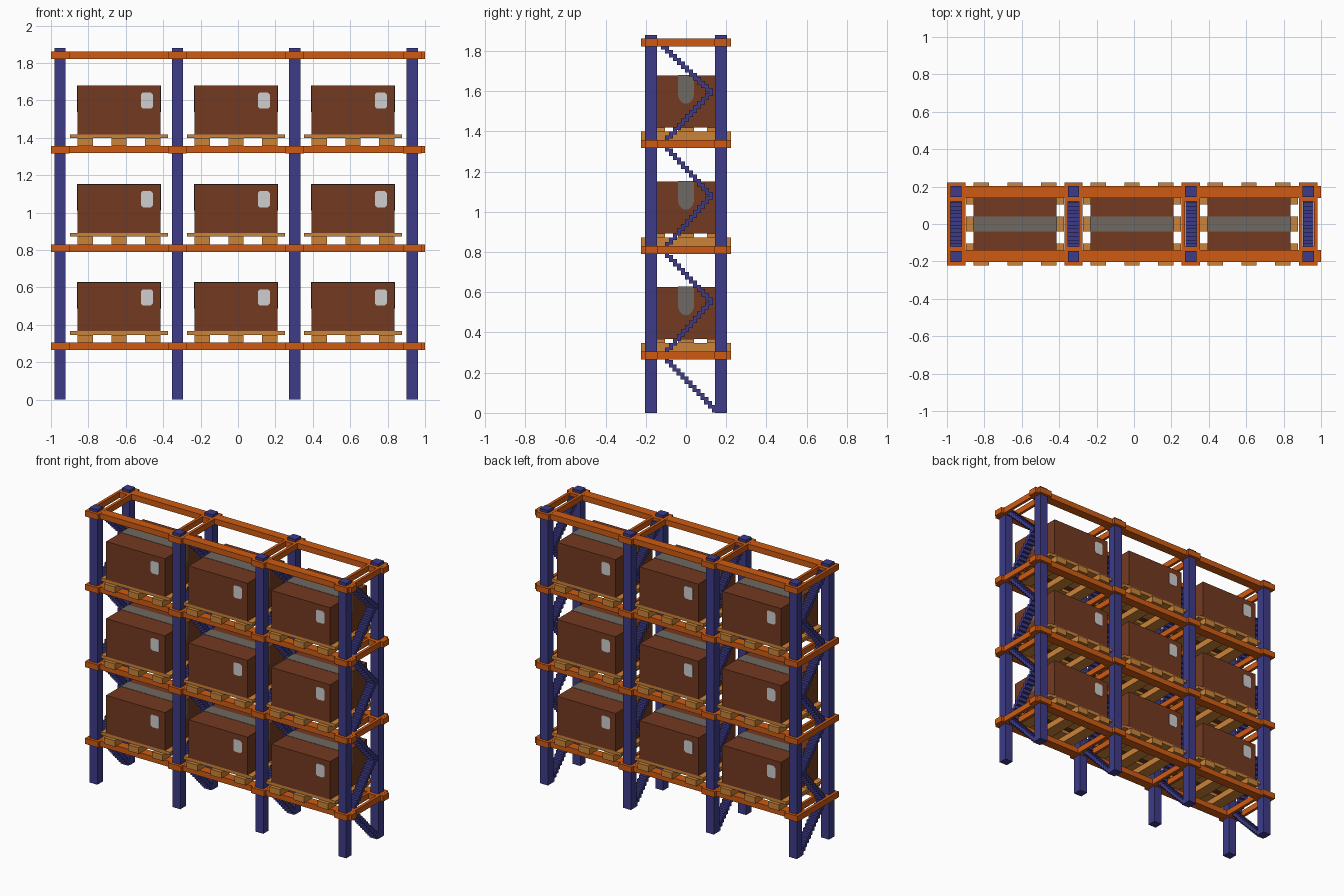
import bpy, bmesh
from mathutils import Vector

if "Cube" in bpy.data.objects:
    bpy.data.objects.remove(bpy.data.objects["Cube"])


def material(name, col):
    m = bpy.data.materials.new(name)
    m.diffuse_color = (*col, 1)
    m.use_nodes = True
    m.node_tree.nodes["Principled BSDF"].inputs["Base Color"].default_value = m.diffuse_color
    return m


BLUE = material("blue steel", (0.047, 0.044, 0.25))
ORANGE = material("orange steel", (0.62, 0.105, 0.006))
BROWN = material("brown cardboard", (0.175, 0.042, 0.015))
WOOD = material("pale wood", (0.60, 0.23, 0.04))
TAPE = material("grey tape", (0.16, 0.14, 0.12))
LABEL = material("white label", (0.62, 0.62, 0.62))


def finish(name, bm, mat):
    bmesh.ops.recalc_face_normals(bm, faces=bm.faces)
    me = bpy.data.meshes.new(name)
    bm.to_mesh(me)
    bm.free()
    me.materials.append(mat)
    ob = bpy.data.objects.new(name, me)
    bpy.context.collection.objects.link(ob)
    return ob


def add_box(bm, x0, x1, y0, y1, z0, z1):
    vs = bmesh.ops.create_cube(bm, size=1)["verts"]
    for v in vs:
        v.co = Vector((x1 if v.co.x > 0 else x0,
                       y1 if v.co.y > 0 else y0,
                       z1 if v.co.z > 0 else z0))


def boxes(name, mat, *specs):
    bm = bmesh.new()
    for s in specs:
        add_box(bm, *s)
    return finish(name, bm, mat)


def add_plate(bm, pts, depth):
    f = bm.faces.new([bm.verts.new(p) for p in pts])
    r = bmesh.ops.extrude_face_region(bm, geom=[f])
    vs = [g for g in r["geom"] if isinstance(g, bmesh.types.BMVert)]
    bmesh.ops.translate(bm, verts=vs, vec=depth)


POSTS = [-0.951, -0.3235, 0.304, 0.9315]
BAYS = [-0.636, -0.011, 0.615]
LEVELS = [0.305, 0.83, 1.357, 1.861]      # top of each beam level
BEAM_H = 0.039
STEP = 0.02

# upright posts
for i, x in enumerate(POSTS):
    for side, s in (("front", -1), ("back", 1)):
        ys = sorted((s * 0.145, s * 0.204))
        boxes(f"{side}_post_{i + 1}", BLUE, (x - 0.03, x + 0.03, *ys, 0, 1.88))

# stepped zigzag braces between front and back posts
nodes = [(0.14, 0.02), (-0.115, 0.285), (0.125, 0.555), (-0.115, 0.81),
         (0.125, 1.08), (-0.115, 1.34), (0.125, 1.595), (-0.115, 1.825)]
for i, x in enumerate(POSTS):
    specs = []
    for (ya, za), (yb, zb) in zip(nodes, nodes[1:]):
        n = round(abs(yb - ya) / STEP) + 1
        for k in range(n):
            t = k / (n - 1)
            y, z = ya + (yb - ya) * t, za + (zb - za) * t
            specs.append((x - 0.029, x + 0.029, y - STEP / 2, y + STEP / 2,
                          max(0.0, z - 0.018), z + 0.018))
    boxes(f"zigzag_brace_{i + 1}", BLUE, *specs)

# long beams, cross rails and collars around the posts
for j, top in enumerate(LEVELS):
    z = (top - BEAM_H, top)
    boxes(f"long_beams_{j + 1}", ORANGE,
          (-1, 1, -0.203, -0.14, *z), (-1, 1, 0.14, 0.203, *z))
    for i, x in enumerate(POSTS):
        zc = (z[0] - 0.0005, z[1] + 0.0005)
        w = 0.049
        boxes(f"cross_frame_{j + 1}_{i + 1}", ORANGE,
              (x - w, x - w + 0.019, -0.12, 0.12, *zc),
              (x + w - 0.019, x + w, -0.12, 0.12, *zc),
              (x - w, x + w, -0.223, -0.12, *zc),
              (x - w, x + w, 0.12, 0.223, *zc))

# loaded pallets
for j, top in enumerate(LEVELS[:3]):
    for i, x in enumerate(BAYS):
        tag = f"{j + 1}_{i + 1}"
        zr, zd, zt = top + 0.042, top + 0.062, top + 0.322
        boxes(f"pallet_runners_{tag}", WOOD,
              *[(x + d - 0.041, x + d + 0.041, -0.223, 0.223, top, zr)
                for d in (-0.181, 0, 0.181)])
        boxes(f"pallet_boards_{tag}", WOOD,
              *[(x - 0.262, x + 0.262, a, b, zr, zd)
                for a, b in ((-0.2, -0.105), (-0.04, 0.04), (0.105, 0.2))])
        boxes(f"carton_{tag}", BROWN, (x - 0.222, x + 0.222, -0.2, 0.2, zd, zt))

        # tape over the lid, with a tapered tail on both ends
        bm = bmesh.new()
        add_box(bm, x - 0.224, x + 0.224, -0.041, 0.041, zt - 0.001, zt + 0.002)
        tail = [(-0.041, 0), (0.041, 0), (0.041, -0.1), (0.03, -0.125),
                (0.012, -0.14), (-0.012, -0.14), (-0.03, -0.125), (-0.041, -0.1)]
        for s in (-1, 1):
            add_plate(bm, [(x + s * 0.221, y, zt + h) for y, h in tail],
                      (s * 0.003, 0, 0))
        finish(f"tape_{tag}", bm, TAPE)

        # labels with clipped corners, front and back
        bm = bmesh.new()
        a, b, c = 0.032, 0.043, 0.01
        shape = [(-a + c, -b), (a - c, -b), (a, -b + c), (a, b - c),
                 (a - c, b), (-a + c, b), (-a, b - c), (-a, -b + c)]
        for s in (-1, 1):
            add_plate(bm, [(x - s * 0.149 + u, s * 0.199, zt - 0.08 + v)
                           for u, v in shape], (0, s * 0.003, 0))
        finish(f"labels_{tag}", bm, LABEL)
